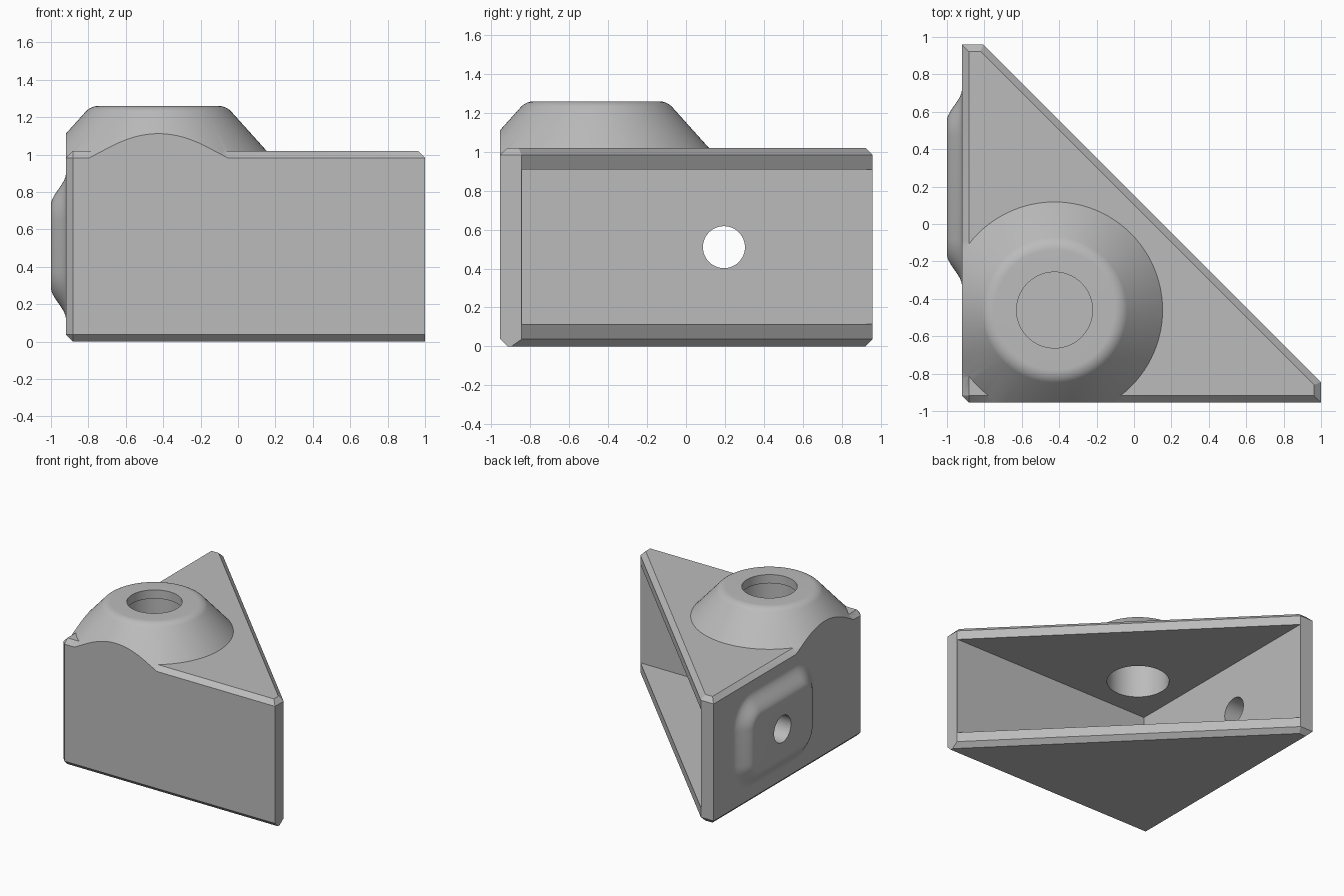
import bpy, bmesh
from math import cos, sin, pi
from mathutils import Vector

if "Cube" in bpy.data.objects:
    bpy.data.objects.remove(bpy.data.objects["Cube"])

grey = bpy.data.materials.new("light grey")
grey.use_nodes = True
grey.diffuse_color = (0.5, 0.5, 0.5, 1)
grey.node_tree.nodes["Principled BSDF"].inputs["Base Color"].default_value = (0.5, 0.5, 0.5, 1)


def loft(name, rings):
    """Closed solid skinned through matching rings of points."""
    bm = bmesh.new()
    loops = [[bm.verts.new(p) for p in ring] for ring in rings]
    n = len(loops[0])
    for a, b in zip(loops, loops[1:]):
        for i in range(n):
            j = (i + 1) % n
            bm.faces.new((a[i], a[j], b[j], b[i]))
    bm.faces.new(loops[0][::-1])
    bm.faces.new(loops[-1])
    bmesh.ops.remove_doubles(bm, verts=bm.verts, dist=1e-4)
    bmesh.ops.recalc_face_normals(bm, faces=bm.faces)
    mesh = bpy.data.meshes.new(name)
    bm.to_mesh(mesh)
    bm.free()
    mesh.materials.append(grey)
    obj = bpy.data.objects.new(name, mesh)
    bpy.context.collection.objects.link(obj)
    return obj


def select(obj):
    bpy.ops.object.select_all(action="DESELECT")
    obj.select_set(True)
    bpy.context.view_layer.objects.active = obj


def combine(obj, tool, operation, keep=False):
    """Apply a boolean and discard the tool."""
    select(obj)
    mod = obj.modifiers.new("boolean", "BOOLEAN")
    mod.operation, mod.object, mod.solver = operation, tool, "EXACT"
    bpy.ops.object.modifier_apply(modifier=mod.name)
    if not keep:
        bpy.data.objects.remove(tool)


def circle(r, z, cx=-0.425, cy=-0.46, n=96):
    return [(cx + r * cos(2 * pi * i / n), cy + r * sin(2 * pi * i / n), z) for i in range(n)]


def flat(points, z):
    return [(x, y, z) for x, y in points]


# Triangular body with chamfered rims, drawn from its side planes
H = 0.5 ** 0.5
C = 0.037
FRONT, RIGHT, BACK, LEFT, TOP = -0.955, 1.0, 0.96, -0.92, 1.02
SIDES = [((0, -1), -FRONT), ((1, 0), RIGHT), ((H, H), 0.155 * H),
         ((0, 1), BACK), ((-1, 0), -LEFT), ((-H, -H), (-LEFT - FRONT - C) * H)]


def plan(insets, z):
    ring = []
    for i in range(len(SIDES)):
        (a, b), d = SIDES[i - 1]
        (e, f), g = SIDES[i]
        d, g = d - insets[i - 1], g - insets[i]
        det = a * f - b * e
        ring.append(((d * f - b * g) / det, (a * g - d * e) / det, z))
    return ring


body = loft("corner_housing", [
    plan([C, 0, C, C, C, C * H], 0),
    plan([0] * 6, C),
    plan([0] * 6, TOP - C),
    plan([C, C, C, C, C, C * H], TOP)])

# Conical boss, trimmed flush with the two outer walls
profile = [(0.652, 0.95), (0.578, TOP), (0.381, 1.205)]
centre, fillet = Vector((0.32, 1.165)), 0.095
for i in range(11):
    a = pi / 4 + pi / 4 * i / 10
    profile.append((centre.x + fillet * cos(a), centre.y + fillet * sin(a)))
profile = [p for k, p in enumerate(profile) if k != 2]
boss = loft("boss", [circle(r, z) for r, z in profile])
trim_plan = [(LEFT, FRONT), (2, FRONT), (2, 2), (LEFT, 2)]
trim = loft("boss_trim", [flat(trim_plan, 0.5), flat(trim_plan, 2)])
combine(boss, trim, "INTERSECT")
combine(body, boss, "UNION")

# Cavity open along the slanted side
hollow = [(-0.803, -0.842), (1.4, -0.842), (-0.803, 1.4)]
combine(body, loft("cavity", [flat(hollow, 0.115), flat(hollow, 0.91)]), "DIFFERENCE")

# Stepped bore through the boss
bore = loft("bore", [circle(0.23, 0.8), circle(0.23, 1.19),
                     circle(0.203, 1.19), circle(0.203, 1.4)])
combine(body, bore, "DIFFERENCE")

# Raised pad on the side wall, with a soft S-shaped edge
PY, PZ = 0.195, 0.51


def pad_ring(x, inset, corner, steps=10):
    hy, hz = 0.525 - inset - corner, 0.39 - inset - corner
    ring = []
    for q, (sy, sz) in enumerate([(1, 1), (-1, 1), (-1, -1), (1, -1)]):
        for i in range(steps + 1):
            a = pi / 2 * (q + i / steps)
            ring.append((x, PY + sy * hy + corner * cos(a), PZ + sz * hz + corner * sin(a)))
    return ring


rings = [pad_ring(LEFT + 0.03, 0, 0.25)]
for i in range(15):
    t = i / 14
    rings.append(pad_ring(LEFT - 0.08 * t * t * (3 - 2 * t), 0.17 * t, 0.25 - 0.17 * t))
pad = loft("side_pad", rings)

# Round hole through pad and wall
hole = loft("side_hole", [[(x, PY + p, PZ + q) for p, q, _ in circle(0.108, 0, 0, 0, 48)]
                          for x in (-1.2, -0.6)])
combine(pad, hole, "DIFFERENCE", keep=True)
combine(body, hole, "DIFFERENCE")

for obj in (body, pad):
    select(obj)
    bpy.ops.object.shade_smooth_by_angle(angle=pi / 6)
